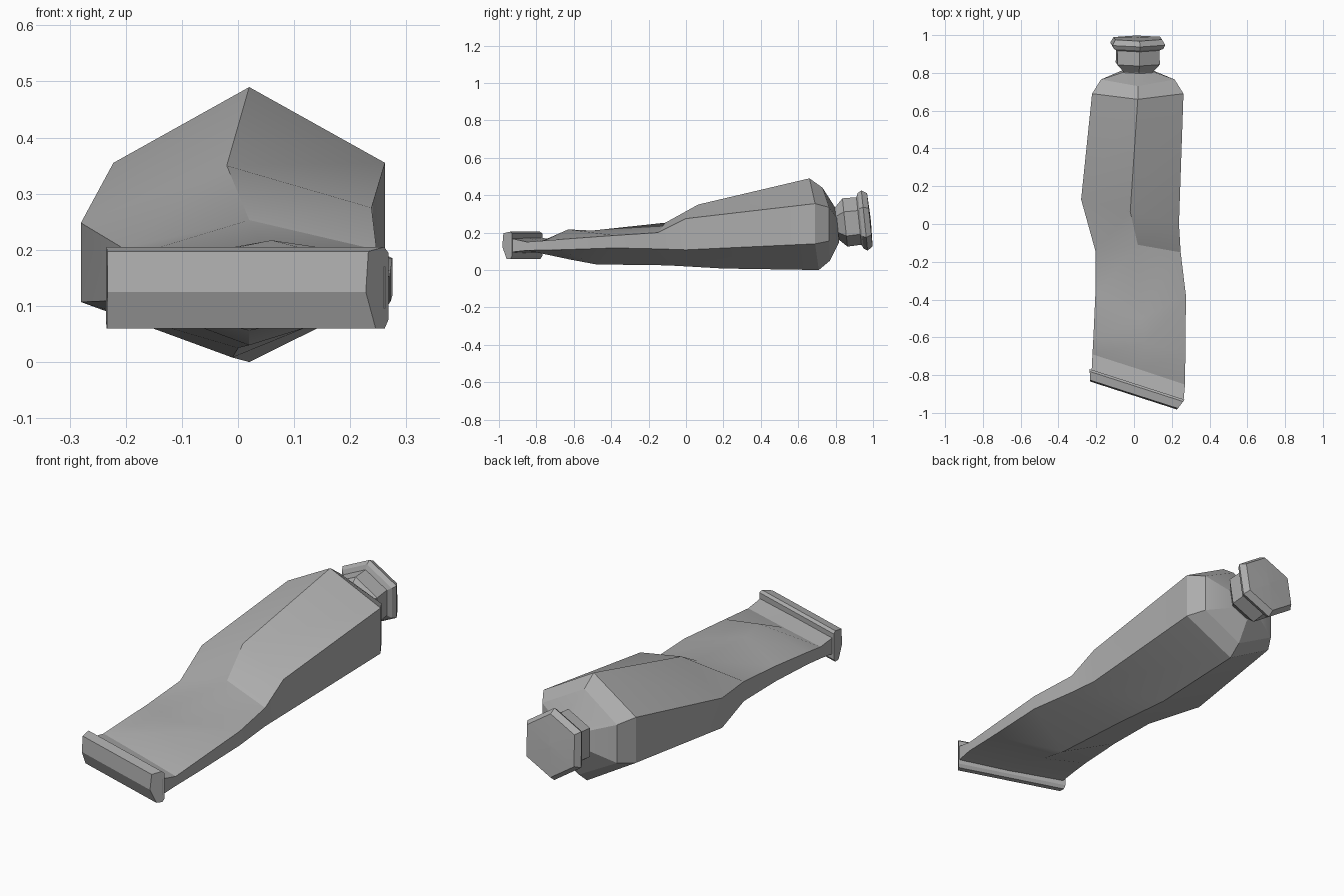
import bpy, bmesh, math
from mathutils import Vector, Matrix

cube = bpy.data.objects.get("Cube")
if cube:
    bpy.data.objects.remove(cube, do_unlink=True)

grey = bpy.data.materials.new("plain grey")
grey.use_nodes = True
COLOUR = (0.42, 0.42, 0.42, 1)
grey.diffuse_color = COLOUR
grey.node_tree.nodes["Principled BSDF"].inputs["Base Color"].default_value = COLOUR


def loft(name, rings):
    """Skin a list of equal point rings and close both ends."""
    bm = bmesh.new()
    loops = [[bm.verts.new(p) for p in ring] for ring in rings]
    n = len(loops[0])
    for a, b in zip(loops, loops[1:]):
        for i in range(n):
            j = (i + 1) % n
            bm.faces.new((a[i], a[j], b[j], b[i]))
    bm.faces.new(loops[0])
    bm.faces.new(loops[-1])
    bmesh.ops.recalc_face_normals(bm, faces=bm.faces)
    mesh = bpy.data.meshes.new(name)
    bm.to_mesh(mesh)
    bm.free()
    mesh.materials.append(grey)
    obj = bpy.data.objects.new(name, mesh)
    bpy.context.collection.objects.link(obj)
    bpy.ops.object.select_all(action="DESELECT")
    obj.select_set(True)
    bpy.context.view_layer.objects.active = obj
    bpy.ops.object.shade_smooth_by_angle(angle=math.radians(22))
    return obj


def section(top, bottom, left, right):
    """Six-sided tube section: ridge points plus (x, y, high z, low z) sides."""
    lx, ly, lh, ll = left
    rx, ry, rh, rl = right
    return [top, (lx, ly, lh), (lx, ly, ll), bottom, (rx, ry, rl), (rx, ry, rh)]


def hexagon(centre, radius, turn=math.radians(4), tilt=math.radians(6)):
    """Six-sided ring whose axis points back and slightly up."""
    rot = Matrix.Rotation(tilt, 3, "X")
    return [Vector(centre) + rot @ Vector((radius * math.sin(a), 0, radius * math.cos(a)))
            for a in (turn + k * math.pi / 3 for k in range(6))]


# Squeezed tube, from the pinched front to the shoulder
tube = [
    section((0.02, -0.87, 0.175), (0.02, -0.87, 0.09),
            (0.262, -0.94, 0.17, 0.095), (-0.225, -0.79, 0.175, 0.095)),
    section((0.03, -0.77, 0.155), (0.03, -0.77, 0.095),
            (0.27, -0.85, 0.15, 0.105), (-0.22, -0.69, 0.16, 0.105)),
    section((0.06, -0.63, 0.217), (0.02, -0.62, 0.056),
            (0.272, -0.68, 0.163, 0.108), (-0.215, -0.6, 0.168, 0.11)),
    section((0.04, -0.5, 0.211), (0.02, -0.48, 0.03),
            (0.275, -0.38, 0.185, 0.118), (-0.205, -0.38, 0.185, 0.113)),
    section((0.02, -0.11, 0.253), (0, -0.1, 0.025),
            (0.247, -0.15, 0.2, 0.113), (-0.205, -0.14, 0.203, 0.11)),
    section((-0.02, 0.065, 0.35), (-0.01, 0.2, 0.008),
            (0.238, 0, 0.275, 0.108), (-0.28, 0.13, 0.248, 0.107)),
    section((0.02, 0.66, 0.49), (0.02, 0.71, 0),
            (0.262, 0.69, 0.355, 0.14), (-0.222, 0.69, 0.355, 0.14)),
    section((0.02, 0.73, 0.44), (0.02, 0.77, 0.05),
            (0.215, 0.765, 0.335, 0.155), (-0.175, 0.765, 0.335, 0.155)),
    hexagon((0.02, 0.81, 0.24), 0.09),
]
loft("tube_body", tube)

# Screw cap with a flared rim and slightly domed end
cap_start = Vector((0.02, 0.81, 0.25))
axis = Matrix.Rotation(math.radians(6), 3, "X") @ Vector((0, 1, 0))
cap_profile = [(-0.015, 0.085), (0, 0.09), (0.04, 0.13), (0.115, 0.128),
               (0.125, 0.15), (0.145, 0.162), (0.174, 0.143), (0.179, 0.01)]
loft("screw_cap", [hexagon(cap_start + axis * s, r) for s, r in cap_profile])

# Folded crimp bar across the front: (forward depth, height) section
bar_profile = [(0, 0.075), (0, 0.195), (0.012, 0.205), (0.055, 0.197),
               (0.062, 0.125), (0.035, 0.06), (0.01, 0.06)]
back_left, back_right = Vector((0.268, -0.93, 0)), Vector((-0.235, -0.768, 0))
along = (back_left - back_right).normalized()
forward = Vector((along.y, -along.x, 0))


def bar_end(corner, inward):
    """End of the bar, drawn in towards its front face."""
    return [corner + forward * d + along * inward * d * 0.6 + Vector((0, 0, z))
            for d, z in bar_profile]


loft("crimp_bar", [bar_end(back_right, 0.6), bar_end(back_left, -0.6)])
